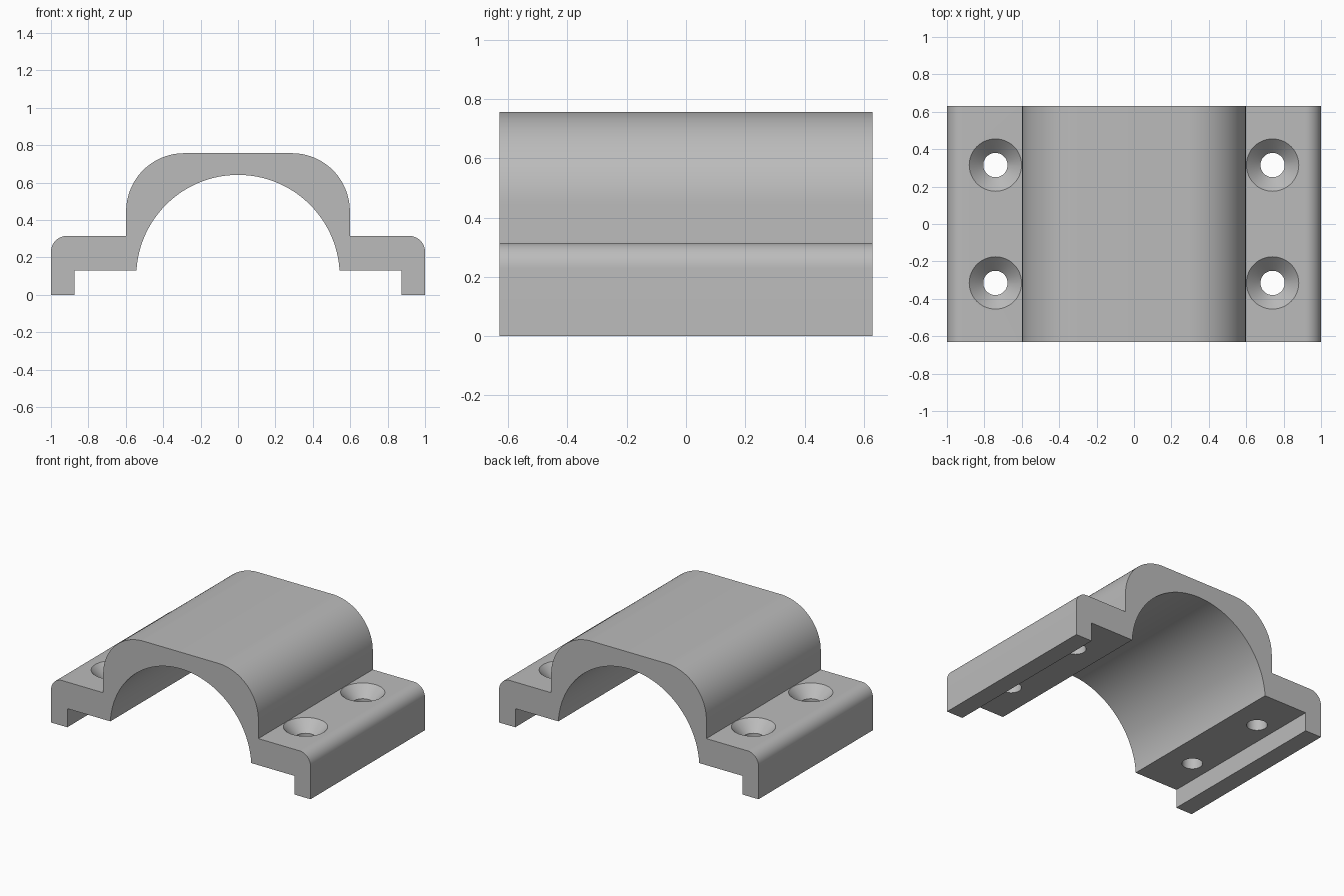
import bpy, bmesh
from math import sin, cos, pi, asin, radians

cube = bpy.data.objects.get("Cube")
if cube:
    bpy.data.objects.remove(cube, do_unlink=True)

DEPTH = 1.26        # length along y
FLANGE_TOP = 0.315
FLANGE_BOTTOM = 0.13

grey = bpy.data.materials.new("plain_grey")
grey.use_nodes = True
grey.diffuse_color = (0.5, 0.5, 0.5, 1)
grey.node_tree.nodes["Principled BSDF"].inputs["Base Color"].default_value = (0.5, 0.5, 0.5, 1)


def arc(cx, cz, r, start, end, steps):
    """Points along a circular arc in the xz plane."""
    angles = [start + (end - start) * i / steps for i in range(steps + 1)]
    return [(cx + r * cos(a), cz + r * sin(a)) for a in angles]


def make_object(name, bm):
    bmesh.ops.recalc_face_normals(bm, faces=bm.faces)
    mesh = bpy.data.meshes.new(name)
    bm.to_mesh(mesh)
    bm.free()
    mesh.materials.append(grey)
    obj = bpy.data.objects.new(name, mesh)
    bpy.context.collection.objects.link(obj)
    return obj


# Clamp cross-section: right half of the bore, lip, flange and saddle, then mirrored
bore_r, bore_z = 0.544, 0.097
half = arc(0, bore_z, bore_r, pi / 2, asin((FLANGE_BOTTOM - bore_z) / bore_r), 32)
half += [(0.875, FLANGE_BOTTOM), (0.875, 0), (1, 0)]
half += arc(0.915, FLANGE_TOP - 0.085, 0.085, 0, pi / 2, 12)
half += [(0.598, FLANGE_TOP)]
half += arc(0.288, 0.447, 0.31, 0, pi / 2, 24)
profile = half + [(-x, z) for x, z in reversed(half[1:])]

# Extrude the section into the clamp body
bm = bmesh.new()
face = bm.faces.new([bm.verts.new((x, -DEPTH / 2, z)) for x, z in profile])
extruded = bmesh.ops.extrude_face_region(bm, geom=[face])["geom"]
bmesh.ops.translate(bm, vec=(0, DEPTH, 0),
                    verts=[v for v in extruded if isinstance(v, bmesh.types.BMVert)])
clamp = make_object("clamp_body", bm)

# Countersunk screw holes: lathed cutters at the four flange positions
screw = [(0.065, FLANGE_BOTTOM - 0.05), (0.065, FLANGE_TOP - 0.075),
         (0.14, FLANGE_TOP), (0.14, FLANGE_TOP + 0.05)]
SIDES = 48
bm = bmesh.new()
for hx in (-0.741, 0.741):
    for hy in (-0.315, 0.315):
        rings = [[bm.verts.new((hx + r * cos(2 * pi * i / SIDES),
                                hy + r * sin(2 * pi * i / SIDES), z))
                  for i in range(SIDES)] for r, z in screw]
        for low, high in zip(rings, rings[1:]):
            for i in range(SIDES):
                j = (i + 1) % SIDES
                bm.faces.new((low[i], low[j], high[j], high[i]))
        bm.faces.new(rings[0])
        bm.faces.new(rings[-1])
cutter = make_object("screw_hole_cutter", bm)
cutter.hide_render = True

# Cut the holes and shade
cut = clamp.modifiers.new("screw_holes", 'BOOLEAN')
cut.operation = 'DIFFERENCE'
cut.solver = 'EXACT'
cut.object = cutter
bpy.ops.object.select_all(action='DESELECT')
bpy.context.view_layer.objects.active = clamp
clamp.select_set(True)
bpy.ops.object.modifier_apply(modifier=cut.name)
bpy.data.objects.remove(cutter, do_unlink=True)
bpy.ops.object.shade_smooth_by_angle(angle=radians(30))
